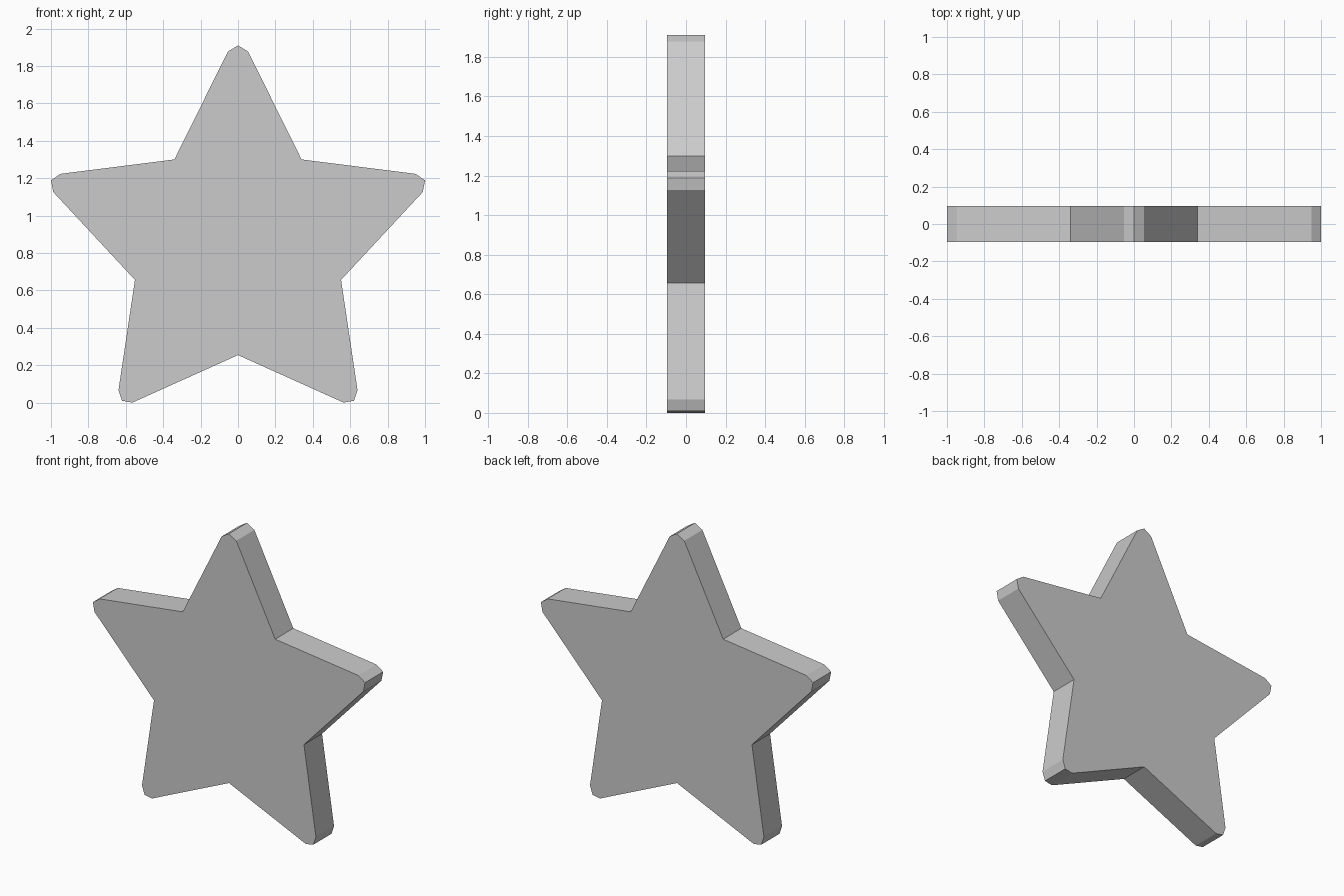
import bpy, bmesh

if "Cube" in bpy.data.objects:
    bpy.data.objects.remove(bpy.data.objects["Cube"])

HALF_DEPTH = 0.095

# Right half of the star outline (x, z), from top point down to the bottom notch
half = [(0, 1.91), (0.054, 1.877), (0.34, 1.30), (0.95, 1.223), (1.0, 1.188),
        (0.988, 1.126), (0.551, 0.656), (0.639, 0.067), (0.62, 0.01),
        (0.565, 0.0), (0, 0.254)]

# Mirror the half into a closed outline
outline = half + [(-x, z) for x, z in reversed(half[1:-1])]

# Extrude the outline into a flat slab
bm = bmesh.new()
front = bm.faces.new([bm.verts.new((x, -HALF_DEPTH, z)) for x, z in outline])
result = bmesh.ops.extrude_face_region(bm, geom=[front], use_keep_orig=True)
verts = [g for g in result["geom"] if isinstance(g, bmesh.types.BMVert)]
bmesh.ops.translate(bm, verts=verts, vec=(0, 2 * HALF_DEPTH, 0))
bmesh.ops.recalc_face_normals(bm, faces=bm.faces)

mesh = bpy.data.meshes.new("star")
bm.to_mesh(mesh)
bm.free()
star = bpy.data.objects.new("star", mesh)
bpy.context.collection.objects.link(star)
